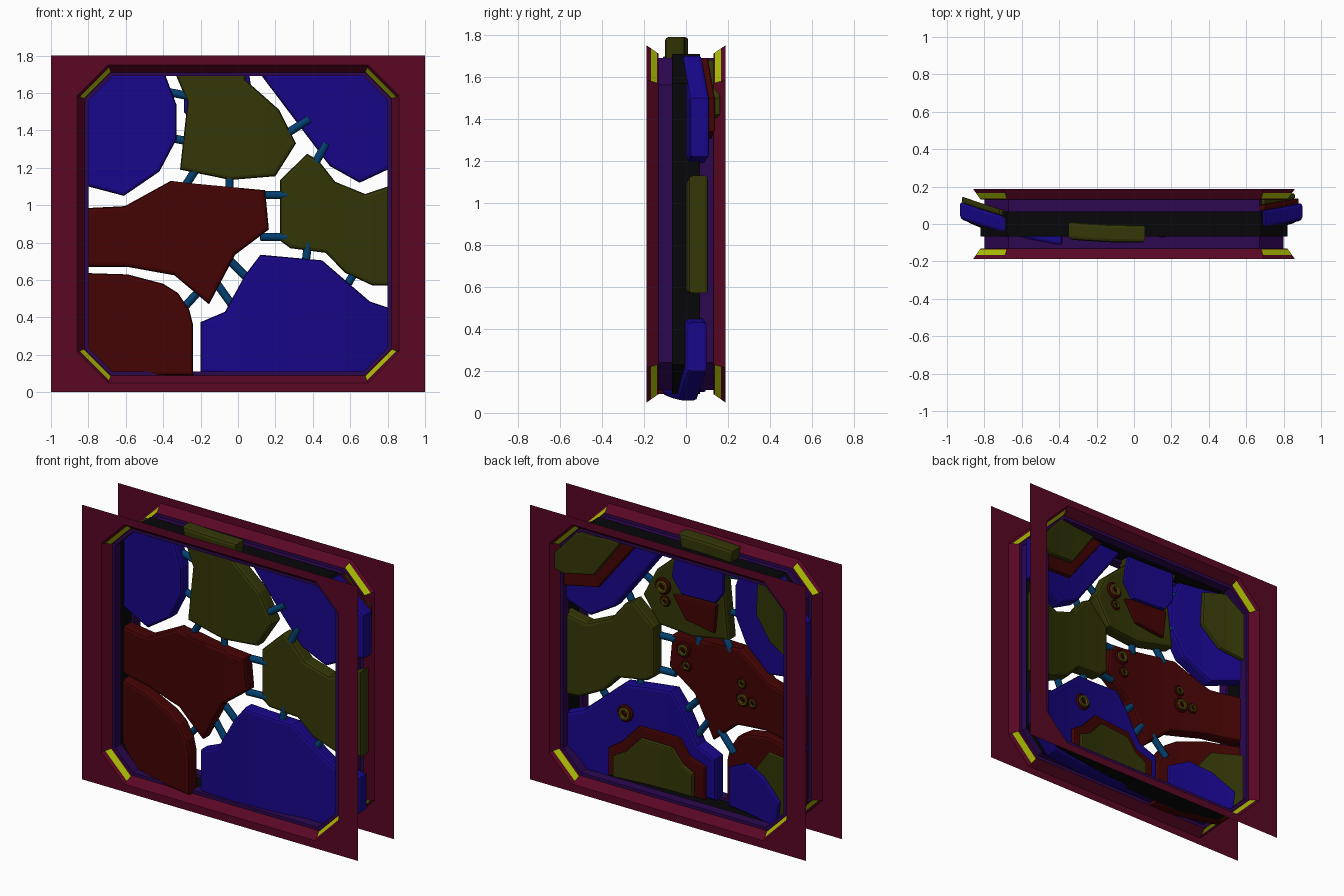
import bpy, bmesh, math
from mathutils import Vector, Matrix

if "Cube" in bpy.data.objects:
    bpy.data.objects.remove(bpy.data.objects["Cube"])


def mat(name, c):
    m = bpy.data.materials.new(name)
    m.diffuse_color = (*c, 1)
    m.use_nodes = True
    m.node_tree.nodes["Principled BSDF"].inputs["Base Color"].default_value = m.diffuse_color
    return m


MAROON = mat("maroon", (0.10, 0.002, 0.017))
BLUE = mat("blue", (0.009, 0.002, 0.25))
OLIVE = mat("olive", (0.034, 0.038, 0.002))
RED = mat("red", (0.058, 0.001, 0.001))
TEAL = mat("steel_blue", (0.001, 0.05, 0.16))
YELLOW = mat("yellow", (0.40, 0.52, 0.001))
PURPLE = mat("purple", (0.025, 0.002, 0.08))
BLACK = mat("black", (0.002, 0.002, 0.003))


def finish(name, bm, *mats):
    me = bpy.data.meshes.new(name)
    bm.to_mesh(me)
    bm.free()
    for m in mats:
        me.materials.append(m)
    ob = bpy.data.objects.new(name, me)
    bpy.context.collection.objects.link(ob)
    return ob


# Front surface of the bowed puzzle panel; lift fades out towards the sides
def bend(x, lift=0.0):
    return -0.125 + 0.175 * x * x + lift * (1 - x * x / 0.85)


# Octagonal opening shrunk by d, at depth y
def octagon(d, y):
    hx, z0, z1, c = 0.86 - d, 0.05 + d, 1.75 - d, 0.165 - d * 0.6
    return [Vector(p) for p in (
        (hx, y, z0 + c), (hx, y, z1 - c), (hx - c, y, z1), (c - hx, y, z1),
        (-hx, y, z1 - c), (-hx, y, z0 + c), (c - hx, y, z0), (hx - c, y, z0))]


# Joins octagons; lamp_band is the band whose corner faces use the second material
def loft(name, rings, *mats, lamp_band=-1):
    bm = bmesh.new()
    loops = [[bm.verts.new(p) for p in octagon(*r)] for r in rings]
    for j, (a, b) in enumerate(zip(loops, loops[1:])):
        for i in range(8):
            f = bm.faces.new((a[i], a[(i + 1) % 8], b[(i + 1) % 8], b[i]))
            f.material_index = int(j == lamp_band and i % 2 == 1)
    return finish(name, bm, *mats)


# Frame: wall plates, sloped trims with yellow corners, inner tube, dark groove
for side, s in (("front", -1), ("back", 1)):
    bm = bmesh.new()
    outer = [Vector((x, s * 0.187, z)) for x, z in ((1, 0), (1, 1.8), (-1, 1.8), (-1, 0))]
    edges = []
    for pts in (outer, octagon(0, s * 0.187)):
        vs = [bm.verts.new(p) for p in pts]
        edges += [bm.edges.new((vs[i - 1], vs[i])) for i in range(len(vs))]
    bmesh.ops.triangle_fill(bm, edges=edges, use_beauty=True, normal=(0, s, 0))
    finish(side + "_wall_plate", bm, MAROON)
    loft(side + "_sloped_trim", [(0, s * 0.187), (0.014, s * 0.167), (0.035, s * 0.137), (0.04, s * 0.13)],
         MAROON, YELLOW, lamp_band=1)
    loft(side + "_inner_tube", [(0.04, s * 0.13), (0.06, s * 0.13), (0.06, s * 0.067), (0.04, s * 0.067)], PURPLE)
loft("dark_groove", [(0.04, -0.067), (0.04, 0.067)], BLACK)


# Bevelled slab cut from an xz outline, curved backwards at the sides
def slab(name, pts, lift, base, thick, material, bev=0.018):
    bm = bmesh.new()
    f = bm.faces.new([bm.verts.new((x, 0, z)) for x, z in pts])
    ext = bmesh.ops.extrude_face_region(bm, geom=[f])
    for v in ext["geom"]:
        if isinstance(v, bmesh.types.BMVert):
            v.co.y = thick
    rim = [e for e in bm.edges if abs(e.verts[0].co.y - e.verts[1].co.y) < 1e-5]
    bmesh.ops.bevel(bm, geom=rim, offset=bev, segments=2, profile=0.5, affect='EDGES')
    for i in range(-6, 7):
        bmesh.ops.bisect_plane(bm, geom=bm.verts[:] + bm.edges[:] + bm.faces[:],
                               plane_co=(i * 0.14 + 0.013, 0, 0), plane_no=(1, 0, 0))
    for v in bm.verts:
        v.co.y += base + bend(v.co.x, lift)
    bmesh.ops.recalc_face_normals(bm, faces=bm.faces)
    return finish(name, bm, material)


THICK = 0.095
UM, UR, MID, LL = .025, .05, -.03, -.06     # small depth offsets of single slabs
slabs = [
    ("upper_left_slab", BLUE, -.02, [(-.93, 1.12), (-.8, 1.1), (-.61, 1.05), (-.42, 1.18), (-.33, 1.35), (-.33, 1.54),
                                     (-.39, 1.7), (-.69, 1.7), (-.93, 1.5)]),
    ("upper_middle_slab", OLIVE, UM, [(-.35, 1.79), (-.33, 1.69), (-.27, 1.55), (-.31, 1.19), (-.04, 1.135),
                                      (.2, 1.155), (.31, 1.33), (.22, 1.51), (.04, 1.67), (.06, 1.79)]),
    ("upper_right_slab", BLUE, UR, [(.12, 1.7), (.49, 1.21), (.65, 1.12), (.8, 1.19), (.9, 1.22), (.9, 1.5), (.7, 1.7)]),
    ("right_slab", OLIVE, .035, [(.37, 1.275), (.43, 1.24), (.52, 1.125), (.68, 1.06), (.8, 1.1), (.88, 1.13), (.88, .57),
                                 (.72, .57), (.57, .64), (.47, .745), (.28, .77), (.225, .81), (.225, 1.135)]),
    ("centre_slab", RED, MID, [(-.9, .98), (-.605, .995), (-.36, 1.13), (-.23, 1.115), (.145, 1.08), (.165, .87),
                               (-.015, .735), (-.155, .47), (-.34, .625), (-.59, .67), (-.9, .67)]),
    ("lower_left_slab", RED, LL, [(-.9, .64), (-.59, .63), (-.4, .58), (-.32, .53), (-.26, .44), (-.24, .36),
                                  (-.24, .09), (-.72, .09), (-.9, .28)]),
    ("lower_right_slab", BLUE, .01, [(-.2, .1), (-.2, .375), (-.07, .43), (.04, .63), (.12, .735), (.45, .705),
                                     (.705, .485), (.87, .43), (.87, .2), (.68, .06)]),
]
for name, m, lift, pts in slabs:
    slab(name, pts, lift, 0, THICK, m)

# Thinner plates stacked on the back of the slabs: lift, layer, outline
overlays = [
    ("upper_left_cover", OLIVE, -.02, 0, [(-.54, 1.66), (-.53, 1.43), (-.65, 1.29), (-.8, 1.24), (-.92, 1.27), (-.92, 1.5), (-.72, 1.69)]),
    ("upper_middle_cover_top", BLUE, UM, 0, [(.06, 1.7), (.09, 1.51), (.02, 1.41), (-.23, 1.42), (-.29, 1.5), (-.29, 1.7)]),
    ("upper_middle_cover_low", RED, UM, 0, [(.08, 1.39), (-.01, 1.25), (-.22, 1.22), (-.24, 1.41), (.02, 1.4)]),
    ("upper_right_cover", RED, UR, 0, [(.3, 1.69), (.58, 1.33), (.79, 1.3), (.88, 1.34), (.88, 1.5), (.7, 1.69)]),
    ("upper_right_cap", OLIVE, UR, 1, [(.4, 1.68), (.59, 1.42), (.79, 1.39), (.86, 1.42), (.86, 1.5), (.7, 1.68)]),
    ("lower_right_cover", RED, .01, 0, [(.53, .1), (.53, .28), (.44, .34), (.33, .46), (.05, .45), (-.02, .35), (-.14, .31), (-.14, .1)]),
    ("lower_right_cap", OLIVE, .01, 1, [(.48, .11), (.48, .25), (.4, .29), (.3, .4), (.08, .39), (.01, .3), (-.07, .26), (-.07, .11)]),
    ("lower_left_cover", OLIVE, LL, 0, [(-.48, .37), (-.61, .54), (-.88, .57), (-.88, .3), (-.72, .1), (-.49, .1)]),
    ("lower_left_cap", BLUE, LL, 1, [(-.3, .35), (-.44, .42), (-.59, .38), (-.74, .27), (-.72, .1), (-.3, .1)]),
]
for name, m, lift, layer, pts in overlays:
    slab(name, pts, lift, THICK - 0.005 + 0.03 * layer, 0.034, m, 0.01)

# Short rods joining the slabs across the gaps
rods = [(-.4, 1.61, -.27, 1.585), (-.36, 1.36, -.26, 1.34), (-.22, 1.2, -.29, 1.09), (-.045, 1.18, -.045, 1.07),
        (.24, 1.37, .38, 1.46), (.4, 1.2, .47, 1.33), (.12, 1.055, .26, 1.055), (.12, .83, .26, .83),
        (.375, .8, .36, .68), (.64, .67, .57, .55), (-.04, .7, .06, .6), (-.12, .59, -.02, .45), (-.2, .55, -.31, .43)]
for i, (x0, z0, x1, z1) in enumerate(rods):
    a, b = Vector((x0, bend(x0) + .05, z0)), Vector((x1, bend(x1) + .05, z1))
    bm = bmesh.new()
    bmesh.ops.create_cone(bm, cap_ends=True, segments=10, radius1=.022, radius2=.022, depth=(b - a).length,
                          matrix=Matrix.Translation((a + b) / 2) @ (b - a).to_track_quat('Z', 'Y').to_matrix().to_4x4())
    for f in bm.faces:
        f.smooth = len(f.verts) == 4
    finish(f"joining_rod_{i + 1}", bm, TEAL)


# Round rivets on the back: flange, ring and centre stud
def rivet(i, x, z, r, lift):
    place = Matrix.Translation((x, THICK - .002 + bend(x, lift), z)) @ Matrix.Rotation(-math.pi / 2, 4, 'X')
    prof = [(1, 0), (1, .16), (.85, .3), (.72, .3), (.68, .5), (.45, .5), (.4, .2), (.25, .2), (.2, .42), (0.02, .42)]
    bm = bmesh.new()
    n = 16
    loops = [[bm.verts.new(place @ Vector((r * a * math.cos(k * math.tau / n), r * a * math.sin(k * math.tau / n), r * h)))
              for k in range(n)] for a, h in prof]
    for j, (p, q) in enumerate(zip(loops, loops[1:])):
        for k in range(n):
            f = bm.faces.new((p[k], p[(k + 1) % n], q[(k + 1) % n], q[k]))
            f.material_index = int(3 <= j <= 5)
    bm.faces.new(loops[-1])
    bmesh.ops.recalc_face_normals(bm, faces=bm.faces)
    finish(f"rivet_{i + 1}", bm, RED, mat("rivet_ring", (0.09, 0.085, 0.003)) if i == 0 else bpy.data.materials["rivet_ring"])


for i, spec in enumerate([
        (.055, 1.01, .05, MID), (.035, .91, .036, MID), (-.39, .92, .036, MID), (-.4, .82, .05, MID),
        (-.48, .82, .036, MID), (.165, 1.42, .055, UM), (.15, 1.325, .036, UM), (.43, .52, .055, .01)]):
    rivet(i, *spec)
